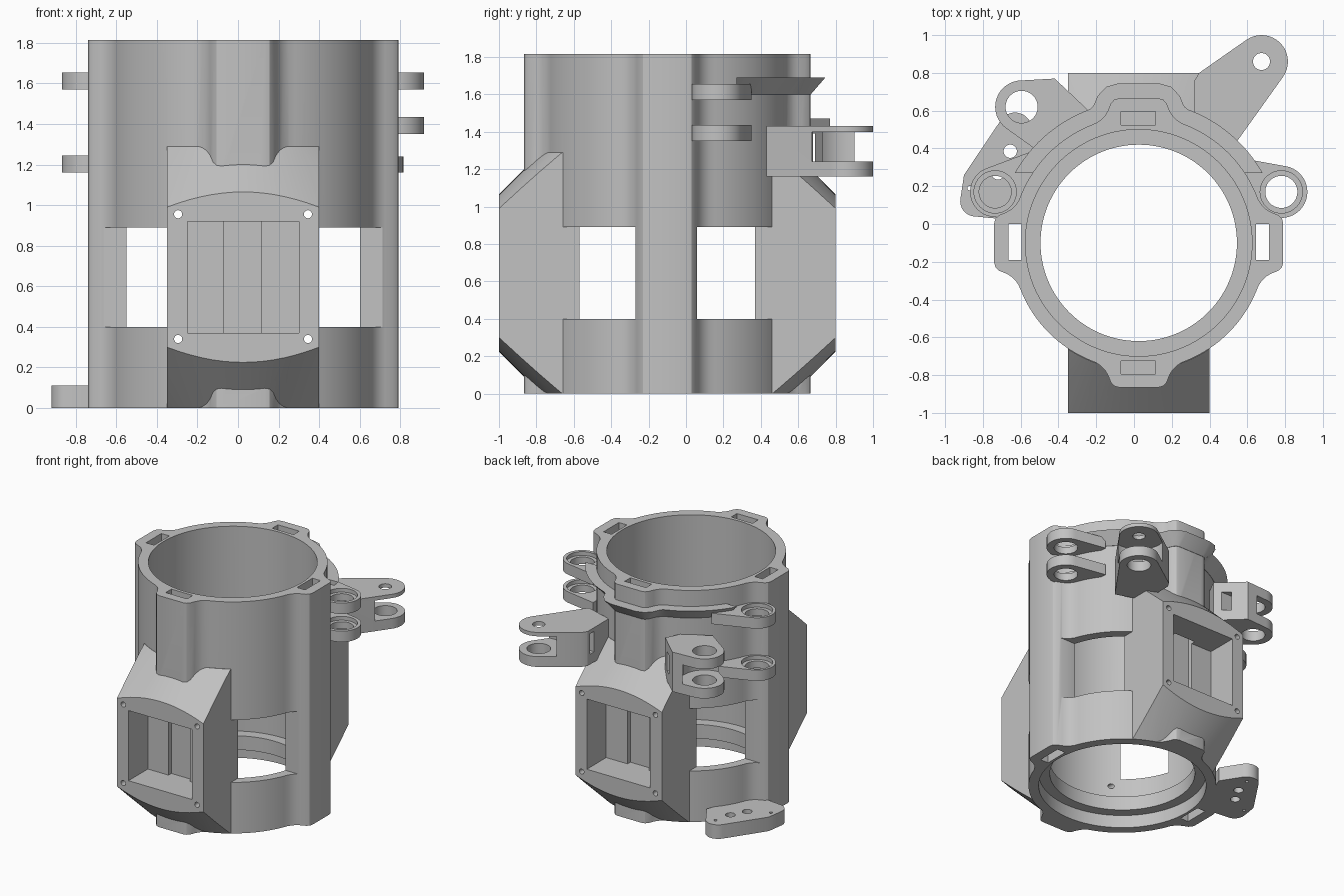
import bpy, bmesh, math
from mathutils import Matrix, Vector

if "Cube" in bpy.data.objects:
    bpy.data.objects.remove(bpy.data.objects["Cube"], do_unlink=True)

CX, CY, TOP = 0.025, -0.1, 1.815
grey = bpy.data.materials.new("light_grey")
grey.use_nodes = True
grey.diffuse_color = (0.54, 0.54, 0.54, 1)
grey.node_tree.nodes["Principled BSDF"].inputs["Base Color"].default_value = (0.54, 0.54, 0.54, 1)


def finish(bm, name):
    bmesh.ops.recalc_face_normals(bm, faces=bm.faces)
    mesh = bpy.data.meshes.new(name)
    bm.to_mesh(mesh)
    bm.free()
    mesh.materials.append(grey)
    obj = bpy.data.objects.new(name, mesh)
    bpy.context.collection.objects.link(obj)
    return obj


def loft(name, low, high, z0, z1):
    """Solid between two outlines with equal point counts."""
    bm = bmesh.new()
    a = [bm.verts.new((x, y, z0)) for x, y in low]
    b = [bm.verts.new((x, y, z1)) for x, y in high]
    n = len(a)
    bm.faces.new(a[::-1])
    bm.faces.new(b)
    for i in range(n):
        j = (i + 1) % n
        bm.faces.new((a[i], a[j], b[j], b[i]))
    return finish(bm, name)


def box(name, x0, x1, y0, y1, z0, z1):
    pts = [(x0, y0), (x1, y0), (x1, y1), (x0, y1)]
    return loft(name, pts, pts, z0, z1)


def circle(x, y, r, n=40):
    return [(x + r * math.cos(math.tau * i / n), y + r * math.sin(math.tau * i / n)) for i in range(n)]


def rod(x, y, r, z0, z1):
    pts = circle(x, y, r)
    return loft("cutter", pts, pts, z0, z1)


def lathe(name, profile, n=112):
    """Revolve a closed half profile, both ends on the tube axis."""
    bm = bmesh.new()
    vs = [bm.verts.new((CX + r, CY, z)) for r, z in profile]
    edges = [bm.edges.new(p) for p in zip(vs, vs[1:])]
    bmesh.ops.spin(bm, geom=vs + edges, cent=(CX, CY, 0), axis=(0, 0, 1),
                   angle=math.tau, steps=n, use_duplicate=False)
    bmesh.ops.remove_doubles(bm, verts=bm.verts, dist=1e-5)
    return finish(bm, name)


def hull(name, pts, z0, z1):
    bm = bmesh.new()
    for x, y in pts:
        bm.verts.new((x, y, z0))
        bm.verts.new((x, y, z1))
    res = bmesh.ops.convex_hull(bm, input=bm.verts)
    inner = [v for v in bm.verts if not v.link_faces]
    bmesh.ops.delete(bm, geom=inner, context='VERTS')
    bmesh.ops.dissolve_limit(bm, angle_limit=0.01, verts=bm.verts, edges=bm.edges)
    return finish(bm, name)


def boolean(obj, other, operation='DIFFERENCE', keep=False):
    other.hide_render = True
    mod = obj.modifiers.new("bool", 'BOOLEAN')
    mod.operation, mod.solver, mod.object = operation, 'EXACT', other
    bpy.context.view_layer.objects.active = obj
    bpy.ops.object.modifier_apply(modifier=mod.name)
    if not keep:
        bpy.data.objects.remove(other, do_unlink=True)


def outline(grow=0.0):
    """Round tube section with four rounded lobes."""
    half = [(0.765, 0.105), (0.758, 0.13), (0.738, 0.148), (0.70, 0.163),
            (0.672, 0.18), (0.652, 0.2), (0.635, 0.225)]
    lobe = [(u, -v) for u, v in reversed(half)] + half
    start = math.atan2(0.225, 0.635)
    pts = []
    for k in range(4):
        a = k * math.pi / 2
        c, s = math.cos(a), math.sin(a)
        local = [Vector((u * c - v * s, u * s + v * c)) for u, v in lobe]
        for i in range(1, 18):
            t = a + start + (math.pi / 2 - 2 * start) * i / 18
            local.append(Vector((math.cos(t), math.sin(t))) * 0.673)
        pts += local
    out = []
    for i, p in enumerate(pts):
        d = pts[(i + 1) % len(pts)] - pts[i - 1]
        n = Vector((d.y, -d.x)).normalized()
        out.append((CX + p.x + n.x * grow, CY + p.y + n.y * grow))
    return out


# Main tube with the two side ports
body = loft("tube_body", outline(), outline(), 0, TOP)
ports = box("ports", -0.35, 0.4, -1, 0.8, -0.1, 1.5)
boolean(ports, lathe("cone", [(0, 0), (0.675, 0), (1.15, 0.475), (1.15, 0.815),
                              (0.675, 1.29), (0, 1.29)]), 'INTERSECT')
boolean(body, ports, 'UNION')

# Chamfered collar around the back
collar = loft("back_collar", outline(0.002), outline(0.08), 1.6, 1.69)
boolean(collar, box("cutter", -1, 1, -1.2, 0.27, 1.5, 1.8))

# Bore with an inner ledge near the bottom
bore = lathe("bore", [(0, -0.1), (0.6, -0.1), (0.6, 0.1), (0.52, 0.1), (0.52, 0.21),
                      (0.6, 0.21), (0.6, 1.9), (0, 1.9)])
for part in (body, collar):
    boolean(part, bore, keep=True)

# Four corner windows
for x0, x1 in ((-0.9, -0.35), (0.4, 0.95)):
    for y0, y1 in ((-0.9, -0.27), (0.06, 0.7)):
        boolean(body, box("cutter", x0, x1, y0, y1, 0.4, 0.89))

# Port pockets and lobe slots
for side in (-1, 1):
    ys = sorted((CY + side * 0.66, CY + side * 1.1))
    boolean(body, box("cutter", -0.25, 0.3, *ys, 0.37, 0.92))
    ys = sorted((CY + side * 0.625, CY + side * 0.695))
    xs = sorted((CX + side * 0.62, CX + side * 0.69))
    boolean(body, box("cutter", -0.07, 0.115, *ys, 0.37, 1.9))
    boolean(body, box("cutter", *xs, -0.19, 0, -0.1, 1.9))

# Screw holes through the port faces
for x in (-0.295, 0.345):
    for z in (0.34, 0.955):
        drill = rod(0, 0, 0.02, -1.2, 1.2)
        drill.data.transform(Matrix.Translation((x, 0, z)) @ Matrix.Rotation(math.pi / 2, 4, 'X'))
        boolean(body, drill)

parts = [body, collar]


def ring_arm(name, x, y, r, roots, z0, z1):
    arm = hull(name, circle(x, y, r) + roots, z0, z1)
    boolean(arm, bore, keep=True)
    boolean(arm, rod(x, y, 0.085, z0 - 0.1, z1 + 0.1))
    boolean(arm, rod(x, y, 0.112, z1 - 0.03, z1 + 0.1))
    parts.append(arm)


def clevis(name, x, y, roots, z0, z1, gap, gap_r, top_r, slot):
    arm = hull(name, circle(x, y, 0.14) + roots, z0, z1)
    boolean(arm, bore, keep=True)
    boolean(arm, rod(x, y, gap_r, *gap))
    boolean(arm, rod(x, y, 0.085, z0 - 0.1, gap[0] + 0.02))
    boolean(arm, rod(x, y, top_r, gap[1] - 0.02, z1 + 0.1))
    boolean(arm, box("cutter", *slot, *gap))
    parts.append(arm)


# Ring arms on both sides
left_roots = [(0.56, 0.35), (0.57, 0.2), (0.66, 0.06)]
right_roots = [(-0.5, 0.4), (-0.53, 0.2), (-0.63, 0.05)]
for label, z in (("upper", 1.57), ("lower", 1.35)):
    ring_arm("left_ring_arm_" + label, 0.78, 0.17, 0.138, left_roots, z, z + 0.085)
for label, z in (("upper", 1.57), ("lower", 1.16)):
    ring_arm("right_ring_arm_" + label, -0.735, 0.17, 0.133, right_roots, z, z + 0.085)

# Forked arms at the back
clevis("back_left_fork", 0.675, 0.86, [(0.32, 0.5), (0.32, 0.76), (0.345, 0.8), (0.4, 0.825), (0.54, 0.43)],
       1.16, 1.43, (1.24, 1.4), 0.19, 0.045, (0.2, 0.7, 0.68, 0.73))
clevis("back_right_fork", -0.595, 0.62, [(-0.42, 0.77), (-0.24, 0.6), (-0.3, 0.48), (-0.5, 0.38)],
       1.16, 1.47, (1.24, 1.39), 0.17, 0.085, (-0.46, -0.1, 0.64, 0.69))

# Foot tab at the bottom
foot = hull("foot_tab", circle(-0.84, 0.12, 0.08) + circle(-0.63, 0.5, 0.09)
            + [(-0.9, 0.26), (-0.46, 0.4), (-0.6, 0.05), (-0.74, 0.03)], 0, 0.11)
boolean(foot, bore, keep=True)
for x, y, r in ((-0.655, 0.385, 0.035), (-0.72, 0.27, 0.035), (-0.87, 0.19, 0.012), (-0.62, 0.52, 0.012)):
    boolean(foot, rod(x, y, r, -0.1, 0.2))
parts.append(foot)

bpy.data.objects.remove(bore, do_unlink=True)
bpy.ops.object.select_all(action='DESELECT')
for part in parts:
    part.select_set(True)
bpy.context.view_layer.objects.active = body
bpy.ops.object.shade_smooth_by_angle(angle=math.radians(28))
